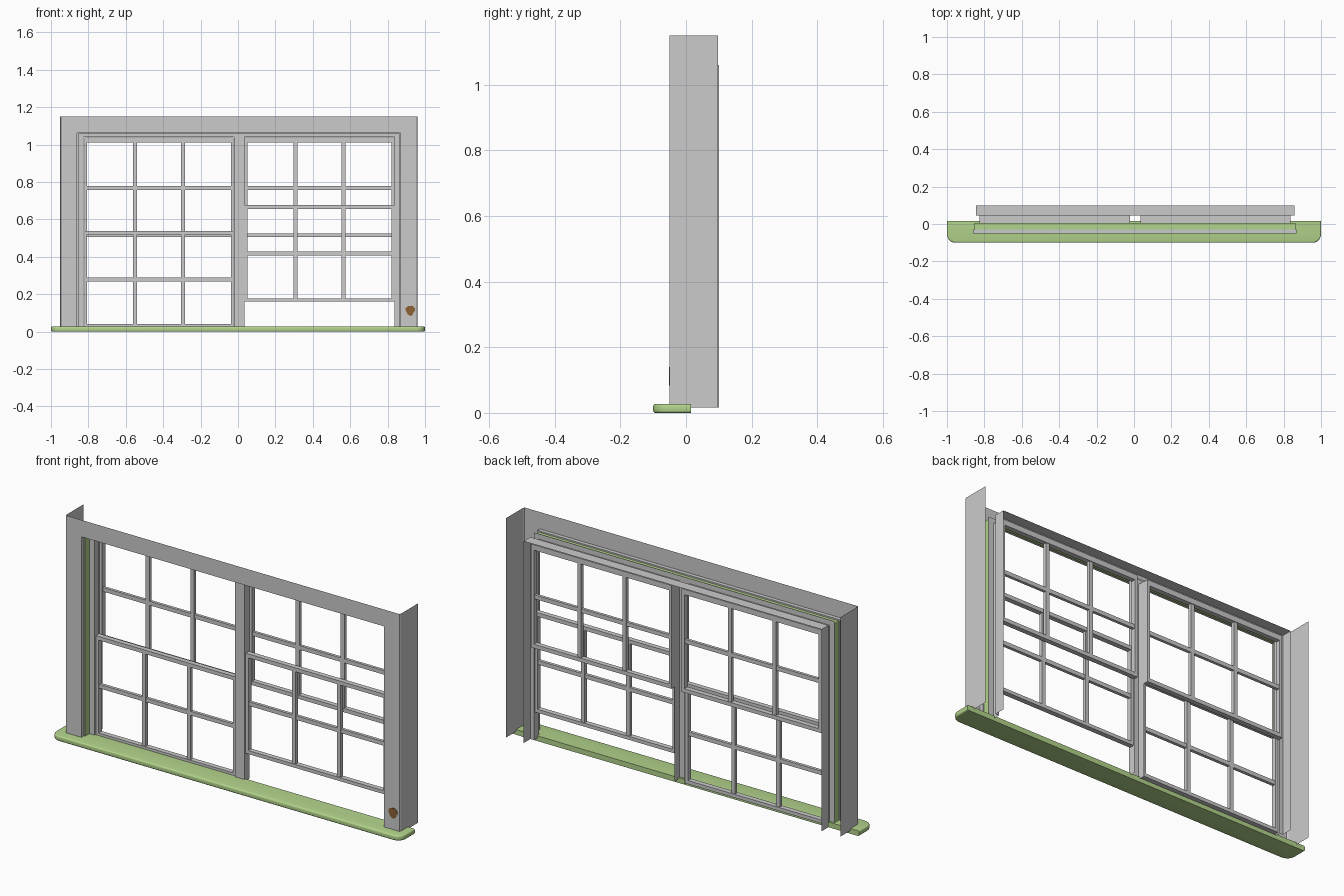
import bpy, bmesh, math

if "Cube" in bpy.data.objects:
    bpy.data.objects.remove(bpy.data.objects["Cube"])


def material(name, rgb):
    m = bpy.data.materials.new(name)
    m.diffuse_color = (*rgb, 1)
    m.use_nodes = True
    m.node_tree.nodes["Principled BSDF"].inputs["Base Color"].default_value = m.diffuse_color
    return m


GREY = material("painted_grey", (0.6, 0.6, 0.6))
GREEN = material("sill_green", (0.45, 0.66, 0.26))
BROWN = material("rust_brown", (0.27, 0.12, 0.035))
BASE = 0.017  # height where the frame meets the sill


def finish(name, bm, mat):
    mesh = bpy.data.meshes.new(name)
    bm.to_mesh(mesh)
    bm.free()
    mesh.materials.append(mat)
    ob = bpy.data.objects.new(name, mesh)
    bpy.context.collection.objects.link(ob)
    return ob


def add_box(bm, x0, x1, y0, y1, z0, z1):
    v = [bm.verts.new((x, y, z)) for z in (z0, z1)
         for x, y in ((x0, y0), (x1, y0), (x1, y1), (x0, y1))]
    for f in ((3, 2, 1, 0), (4, 5, 6, 7), (0, 1, 5, 4),
              (1, 2, 6, 5), (2, 3, 7, 6), (3, 0, 4, 7)):
        bm.faces.new([v[i] for i in f])


def surround(name, x0, x1, top, profile, mat):
    """Sweep a (outward offset, y) profile up, over and down an opening."""
    bm = bmesh.new()
    rows = []
    for o, y in profile:
        rows.append([bm.verts.new(p) for p in (
            (x0 - o, y, BASE), (x0 - o, y, top + o),
            (x1 + o, y, top + o), (x1 + o, y, BASE))])
    for a, b in zip(rows, rows[1:]):
        for i in range(3):
            bm.faces.new((a[i], a[i + 1], b[i + 1], b[i]))
    return finish(name, bm, mat)


def upright_sheet(name, outline, z0, z1, mat):
    """Raise an open (x, y) outline into a thin upright sheet."""
    bm = bmesh.new()
    low = [bm.verts.new((x, y, z0)) for x, y in outline]
    high = [bm.verts.new((x, y, z1)) for x, y in outline]
    for i in range(len(outline) - 1):
        bm.faces.new((low[i], low[i + 1], high[i + 1], high[i]))
    return finish(name, bm, mat)


def sash(name, x0, x1, y0, y1, z0, z1, bottom, top):
    """Sash frame with two upright and one level glazing bar."""
    bm = bmesh.new()
    st, half = 0.015, 0.0105
    gx0, gx1, gz0, gz1 = x0 + st, x1 - st, z0 + bottom, z1 - top
    add_box(bm, x0, gx0, y0, y1, z0, z1)
    add_box(bm, gx1, x1, y0, y1, z0, z1)
    add_box(bm, gx0, gx1, y0, y1, z0, gz0)
    add_box(bm, gx0, gx1, y0, y1, gz1, z1)
    my0, my1 = y0 + 0.004, y1 - 0.004
    for i in (1, 2):
        c = gx0 + (gx1 - gx0) * i / 3
        add_box(bm, c - half, c + half, my0, my1, gz0, gz1)
    c = (gz0 + gz1) / 2
    add_box(bm, gx0, gx1, my0 + 0.001, my1 - 0.001, c - half, c + half)
    return finish(name, bm, GREY)


# Sill: slab with rounded front corners and softened edges
bm = bmesh.new()
add_box(bm, -1, 1, -0.1, 0.015, 0, 0.027)
corners = [e for e in bm.edges
           if all(v.co.y < -0.09 for v in e.verts)
           and abs(e.verts[0].co.z - e.verts[1].co.z) > 0.01]
bmesh.ops.bevel(bm, geom=corners, offset=0.045, segments=5, profile=0.5,
                affect='EDGES')
rims = [e for e in bm.edges
        if abs(e.verts[0].co.z - e.verts[1].co.z) < 1e-4
        and not all(v.co.y > 0.014 for v in e.verts)]
bmesh.ops.bevel(bm, geom=rims, offset=0.007, segments=3, profile=0.5,
                affect='EDGES')
bmesh.ops.recalc_face_normals(bm, faces=bm.faces)
sill = finish("sill", bm, GREEN)
bpy.context.view_layer.objects.active = sill
sill.select_set(True)
bpy.ops.object.shade_smooth_by_angle(angle=math.radians(35))

# Front casing with its open-backed side returns
surround("casing", -0.86, 0.87, 1.063,
         ((-0.007, -0.03), (0, -0.03), (0, -0.05), (0.087, -0.05)), GREY)
for side, x in (("left", -0.947), ("right", 0.957)):
    out = x + math.copysign(0.004, x)
    upright_sheet(side + "_casing_return",
                  ((x, -0.05), (out, -0.041), (out, 0.098)), BASE, 1.15, GREY)

# Green reveal, stop and rear lining stepping back through the wall
surround("reveal", -0.853, 0.863, 1.056, ((0, -0.03), (0, 0.005)), GREEN)
surround("stop_face", -0.825, 0.838, 1.04,
         ((0, 0.005), (0.0155, 0.005), (0.027, 0.005)), GREY)
surround("rear_lining", -0.825, 0.838, 1.04,
         ((0, 0.045), (0.02, 0.045), (0.02, 0.1)), GREY)

# Inner channels for the two openings, and the face of the hollow mullion
surround("left_channel", -0.825, -0.022, 1.04, ((0, 0.005), (0, 0.045)), GREY)
surround("right_channel", 0.034, 0.838, 1.04, ((0, 0.005), (0, 0.045)), GREY)
upright_sheet("mullion_face", ((-0.022, 0.005), (0.034, 0.005)),
              BASE, 1.04, GREY)

# Sashes: left pair closed, right lower sash raised
for side, x0, x1, low in (("left", -0.821, -0.023, 0.022),
                          ("right", 0.035, 0.837, 0.16)):
    sash(side + "_upper_sash", x0, x1, 0.043, 0.068, 0.505, 1.039, 0.02, 0.028)
    sash(side + "_lower_sash", x0, x1, 0.013, 0.039, low, low + 0.517,
         0.018, 0.02)

# Rust patch on the right casing: lumpy disc, narrower towards the bottom
bm = bmesh.new()
n = 14
ring = []
for i in range(n):
    a = 2 * math.pi * i / n
    r = 0.027 + 0.002 * math.sin(3 * a) + 0.0015 * math.cos(5 * a)
    w = 0.95 if math.sin(a) > -0.3 else 0.8
    ring.append(bm.verts.new((0.921 + r * w * math.cos(a), -0.052,
                              0.113 + r * math.sin(a))))
face = bm.faces.new(ring)
ext = bmesh.ops.extrude_face_region(bm, geom=[face])
for v in ext["geom"]:
    if isinstance(v, bmesh.types.BMVert):
        v.co.y = -0.0495
bmesh.ops.recalc_face_normals(bm, faces=bm.faces)
finish("rust_patch", bm, BROWN)
